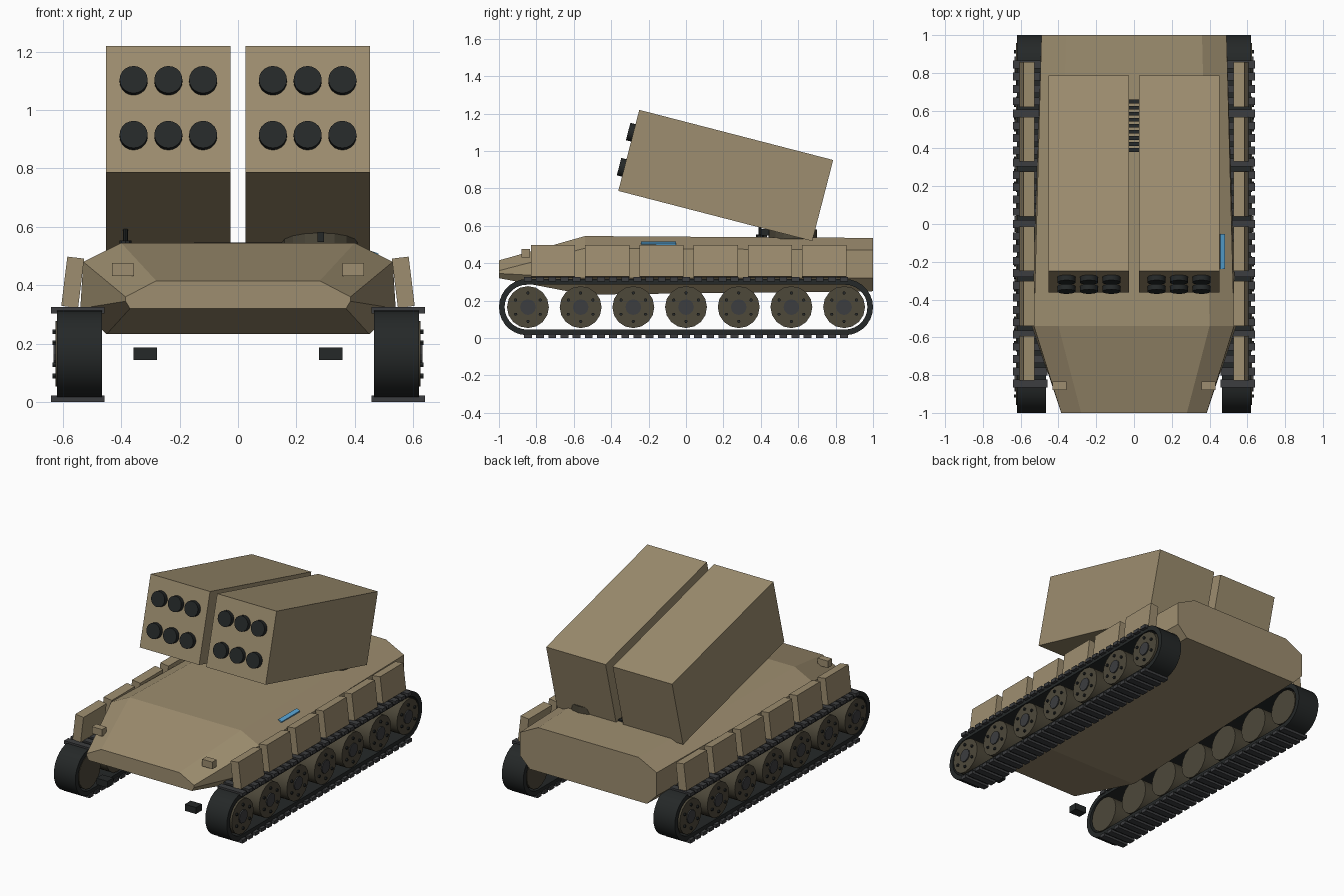
import bpy, bmesh, math
from mathutils import Matrix

if "Cube" in bpy.data.objects:
    bpy.data.objects.remove(bpy.data.objects["Cube"])


def material(name, rgb):
    m = bpy.data.materials.new(name)
    m.diffuse_color = (*rgb, 1)
    m.use_nodes = True
    m.node_tree.nodes["Principled BSDF"].inputs["Base Color"].default_value = m.diffuse_color
    return m


TAN = material("tan_paint", (0.34, 0.27, 0.16))
WHEEL = material("dark_olive", (0.075, 0.065, 0.042))
BLACK = material("black_rubber", (0.018, 0.021, 0.021))
PAD = material("pad_steel", (0.045, 0.047, 0.05))
BLUE = material("blue_glass", (0.1, 0.38, 0.68))


def finish(name, bm, mat, smooth=False):
    bmesh.ops.recalc_face_normals(bm, faces=bm.faces)
    me = bpy.data.meshes.new(name)
    bm.to_mesh(me)
    bm.free()
    me.materials.append(mat)
    ob = bpy.data.objects.new(name, me)
    bpy.context.collection.objects.link(ob)
    if smooth:
        bpy.context.view_layer.objects.active = ob
        ob.select_set(True)
        bpy.ops.object.shade_smooth_by_angle(angle=math.radians(35))
        ob.select_set(False)
    return ob


def add_box(bm, c, size, rot=Matrix()):
    m = Matrix.Translation(c) @ rot @ Matrix.Diagonal((*size, 1))
    bmesh.ops.create_cube(bm, size=1, matrix=m)


def add_cyl(bm, c, r, depth, axis="X", n=16, r2=None, base=Matrix()):
    rot = {"X": Matrix.Rotation(math.pi / 2, 4, "Y"),
           "Y": Matrix.Rotation(math.pi / 2, 4, "X"), "Z": Matrix()}[axis]
    bmesh.ops.create_cone(bm, cap_ends=True, segments=n, radius1=r, radius2=r if r2 is None else r2,
                          depth=depth, matrix=base @ Matrix.Translation(c) @ rot)


# Hull: loft through three half sections (x, z), mirrored
sections = [
    (-1.0, [(0.37, 0.32), (0.385, 0.345), (0.385, 0.36), (0.28, 0.415)]),
    (-0.54, [(0.45, 0.232), (0.54, 0.32), (0.53, 0.48), (0.40, 0.545)]),
    (1.0, [(0.42, 0.25), (0.49, 0.32), (0.49, 0.47), (0.36, 0.535)]),
]
bm = bmesh.new()
rings = []
for y, half in sections:
    pts = half + [(-x, z) for x, z in reversed(half)]
    rings.append([bm.verts.new((x, y, z)) for x, z in pts])
for a, b in zip(rings, rings[1:]):
    for i in range(8):
        j = (i + 1) % 8
        bm.faces.new((a[i], a[j], b[j], b[i]))
bm.faces.new(rings[0])
bm.faces.new(rings[-1])
finish("hull", bm, TAN)

WHEEL_Y = [-0.845 + 0.2817 * i for i in range(7)]
CZ = 0.165


def track_loop(r, n=14):
    pts = []
    for end, start in ((0.85, -90), (-0.85, 90)):
        for i in range(n + 1):
            a = math.radians(start + 180 * i / n)
            pts.append((end + r * math.cos(a), CZ + r * math.sin(a)))
    return pts


for s, side in ((-1, "left"), (1, "right")):
    # Track band: hollow stadium ring
    bm = bmesh.new()
    loops = [[bm.verts.new((s * x, y, z)) for y, z in track_loop(r)]
             for x, r in ((0.466, 0.15), (0.62, 0.15), (0.62, 0.12), (0.466, 0.12))]
    n = len(loops[0])
    for k in range(4):
        a, b = loops[k], loops[(k + 1) % 4]
        for i in range(n):
            j = (i + 1) % n
            bm.faces.new((a[i], a[j], b[j], b[i]))
    finish("track_band_" + side, bm, BLACK, True)

    # Track pads along the top and bottom runs
    bm = bmesh.new()
    for i in range(27):
        y = -0.845 + i * 0.065
        for z in (0.011, 0.314):
            add_box(bm, (s * 0.549, y, z), (0.182, 0.042, 0.022))
    finish("track_pads_" + side, bm, PAD)

    # Road wheels, hubs and bolts
    bm, hubs, bolts = bmesh.new(), bmesh.new(), bmesh.new()
    for y in WHEEL_Y:
        add_cyl(bm, (s * 0.548, y, CZ), 0.112, 0.154)
        add_cyl(hubs, (s * 0.626, y, CZ), 0.042, 0.012, n=12)
        for k in range(6):
            a = math.radians(60 * k + 30)
            add_cyl(bolts, (s * 0.628, y + 0.076 * math.cos(a), CZ + 0.076 * math.sin(a)),
                    0.009, 0.014, n=6)
    finish("road_wheels_" + side, bm, WHEEL, True)
    finish("wheel_hubs_" + side, hubs, PAD)
    finish("wheel_bolts_" + side, bolts, BLACK)

    # Tilted side armour blocks
    bm = bmesh.new()
    for i in range(6):
        add_box(bm, (s * 0.566, -0.711 + 0.29 * i, 0.41), (0.058, 0.237, 0.17),
                Matrix.Rotation(-s * math.radians(7), 4, "Y"))
    finish("side_armour_" + side, bm, TAN)

    # Headlight and tow hook
    bm = bmesh.new()
    add_box(bm, (s * 0.395, -0.857, 0.454), (0.073, 0.044, 0.045))
    finish("headlight_" + side, bm, TAN)
    bm = bmesh.new()
    add_box(bm, (s * 0.317, -0.91, 0.165), (0.08, 0.06, 0.042))
    finish("tow_hook_" + side, bm, BLACK)

    # Raised launcher pod with six tube covers
    pose = Matrix.Translation((s * 0.2385, 0.2125, 0.869)) @ Matrix.Rotation(math.radians(-14.5), 4, "X")
    bm = bmesh.new()
    add_box(bm, (0, 0, 0), (0.426, 1.071, 0.4475))
    bm.transform(pose)
    finish("launcher_pod_" + side, bm, TAN)
    bm = bmesh.new()
    for i in (-1, 0, 1):
        for z in (-0.097, 0.097):
            add_cyl(bm, (i * 0.119, -0.549, z), 0.048, 0.03, "Y", 20, base=pose)
    finish("launch_tubes_" + side, bm, BLACK, True)

# Engine grille slats on the deck
bm = bmesh.new()
for i in range(9):
    add_box(bm, (0, 0.392 + i * 0.032, 0.541), (0.3, 0.02, 0.012))
finish("engine_grille", bm, BLACK)

# Roof hatch with a gun post, and an antenna
bm = bmesh.new()
add_cyl(bm, (0.28, 0.57, 0.555), 0.13, 0.05, "Z", 16)
finish("roof_hatch", bm, WHEEL)
bm = bmesh.new()
add_box(bm, (0.284, 0.43, 0.565), (0.022, 0.06, 0.035))
finish("gun_post", bm, BLACK)
bm = bmesh.new()
add_cyl(bm, (-0.385, 0.395, 0.545), 0.02, 0.015, "Z", 8)
add_cyl(bm, (-0.385, 0.395, 0.58), 0.008, 0.08, "Z", 8)
finish("antenna", bm, BLACK)

# Blue vision strip on the right shoulder
bm = bmesh.new()
add_box(bm, (0.467, -0.146, 0.506), (0.026, 0.187, 0.014), Matrix.Rotation(math.radians(20), 4, "Y"))
finish("vision_strip", bm, BLUE)
